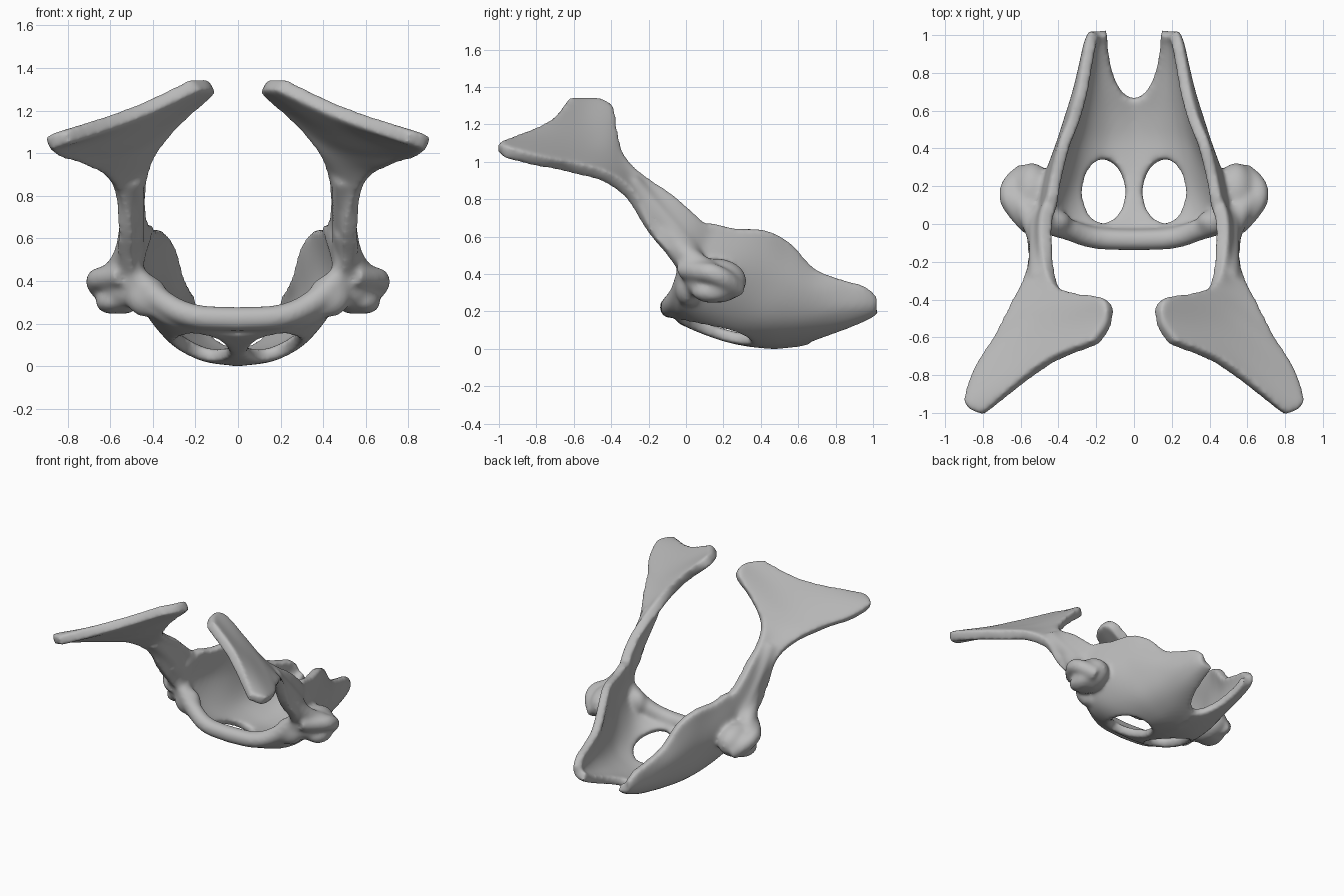
import bpy, bmesh
from mathutils import Vector, Matrix

cube = bpy.data.objects.get("Cube")
if cube:
    bpy.data.objects.remove(cube)


def spline(points, steps):
    """Evenly sampled smooth path through the points."""
    p = [Vector(q) for q in points]
    p = [2 * p[0] - p[1]] + p + [2 * p[-1] - p[-2]]
    out = []
    for i in range(steps + 1):
        s = i / steps * (len(p) - 3)
        k = min(int(s), len(p) - 4)
        t = s - k
        a, b, c, d = p[k:k + 4]
        out.append(0.5 * (2 * b + (c - a) * t + (2 * a - 5 * b + 4 * c - d) * t * t
                          + (3 * b - a - 3 * c + d) * t ** 3))
    return out


def add_evaluated(bm, obj):
    """Append an object's final mesh to bm and drop the helper object."""
    bpy.context.collection.objects.link(obj)
    dg = bpy.context.evaluated_depsgraph_get()
    mesh = bpy.data.meshes.new_from_object(obj.evaluated_get(dg))
    bm.from_mesh(mesh)
    bpy.data.meshes.remove(mesh)
    bpy.data.objects.remove(obj)


def add_sheet(bm, name, rows, along, across, thickness, cuts=()):
    """Curved plate through rows of points, with elliptical openings in plan."""
    columns = [spline(c, along) for c in zip(*rows)]
    grid = [spline(r, across) for r in zip(*columns)]
    sheet = bmesh.new()
    v = [[sheet.verts.new(p) for p in r] for r in grid]
    for i in range(along):
        for j in range(across):
            sheet.faces.new((v[i][j], v[i + 1][j], v[i + 1][j + 1], v[i][j + 1]))
    for cx, cy, rx, ry in cuts:
        def reach(p):
            return (((p.x - cx) / rx) ** 2 + ((p.y - cy) / ry) ** 2) ** 0.5
        hit = [f for f in sheet.faces if reach(f.calc_center_median()) < 1]
        rim = {w for f in hit for w in f.verts}
        bmesh.ops.delete(sheet, geom=hit, context='FACES')
        for w in rim:
            if w.is_valid:
                d = reach(w.co)
                w.co.x = cx + (w.co.x - cx) / d
                w.co.y = cy + (w.co.y - cy) / d
    mesh = bpy.data.meshes.new(name)
    sheet.to_mesh(mesh)
    sheet.free()
    obj = bpy.data.objects.new(name, mesh)
    mod = obj.modifiers.new("Thickness", 'SOLIDIFY')
    mod.thickness = thickness
    mod.offset = 0
    add_evaluated(bm, obj)


def add_tube(bm, name, points, radius):
    curve = bpy.data.curves.new(name, 'CURVE')
    curve.dimensions = '3D'
    curve.bevel_depth = radius
    curve.bevel_resolution = 4
    curve.use_fill_caps = True
    path = spline(points, 24)
    line = curve.splines.new('POLY')
    line.points.add(len(path) - 1)
    for q, p in zip(line.points, path):
        q.co = (*p, 1)
    add_evaluated(bm, bpy.data.objects.new(name, curve))


def add_lump(bm, centre, radii):
    bmesh.ops.create_icosphere(bm, subdivisions=4, radius=1,
                               matrix=Matrix.Translation(centre) @ Matrix.Diagonal((*radii, 1)))


half = bmesh.new()

# Flared blade and shaft: inner edge, middle, outer edge
blade = [
    [(.2, -.63, 1.325), (.47, -.745, 1.2), (.8, -1.01, 1.075)],
    [(.13, -.52, 1.325), (.48, -.64, 1.14), (.89, -.95, 1.045)],
    [(.14, -.405, 1.29), (.49, -.54, 1.08), (.84, -.78, 1.0)],
    [(.27, -.385, 1.165), (.5, -.46, 1.03), (.745, -.63, .97)],
    [(.385, -.35, 1.03), (.5, -.38, .965), (.645, -.44, .92)],
    [(.44, -.25, .93), (.5, -.28, .87), (.57, -.3, .82)],
    [(.465, -.08, .825), (.5, -.14, .73), (.53, -.21, .645)],
    [(.46, .045, .715), (.5, -.02, .6), (.53, -.11, .52)],
    [(.43, .14, .63), (.48, .05, .48), (.52, -.03, .42)],
]
add_sheet(half, "blade", blade, 110, 44, .075)
add_tube(half, "shaft", [(.5, -.3, .89), (.5, -.14, .72), (.5, -.02, .58), (.5, .06, .45)], .06)

# Rear trough: sections along y, each from the crest down to the midline
sections = {
    -.04: [(.49, .53), (.48, .37), (.36, .25), (.18, .19), (-.02, .17)],
    .1: [(.44, .665), (.47, .43), (.38, .23), (.2, .12), (-.02, .11)],
    .25: [(.41, .645), (.44, .41), (.35, .19), (.2, .08), (-.02, .06)],
    .42: [(.37, .635), (.38, .38), (.32, .17), (.17, .06), (-.02, .033)],
    .55: [(.315, .565), (.34, .35), (.29, .17), (.16, .07), (-.02, .035)],
    .68: [(.275, .43), (.3, .31), (.265, .18), (.16, .095), (-.02, .06)],
    .83: [(.25, .37), (.262, .29), (.25, .21), (.17, .135), (-.02, .12)],
    .95: [(.228, .335), (.236, .27), (.225, .22), (.17, .18), (-.02, .18)],
    1.015: [(.2, .27), (.21, .25), (.205, .235), (.18, .22), (-.02, .22)],
}
trough = [[(x, y, z) for x, z in pts] for y, pts in sections.items()]
floor_opening = (.165, .168, .118, .174)
rear_notch = (0, 1.0, .14, .335)
add_sheet(half, "trough", trough, 100, 56, .064, (floor_opening, rear_notch))

# Front cross bar, widening into the socket
add_tube(half, "front_bar", [(-.03, -.085, .222), (.2, -.075, .235),
                             (.35, -.03, .3), (.48, .01, .42)], .059)
add_lump(half, (.43, .01, .33), (.1, .07, .1))

# Hip socket: body, lower lobe, arched rim and flare up to the shaft
add_lump(half, (.54, .16, .365), (.11, .165, .12))
add_lump(half, (.595, .14, .305), (.075, .11, .06))
add_tube(half, "socket_rim", [(.54, -.02, .43), (.62, .07, .415), (.66, .14, .405),
                              (.645, .21, .37), (.57, .28, .31)], .056)
add_tube(half, "socket_flare", [(.5, -.1, .64), (.525, -.02, .53), (.57, .07, .45),
                                (.62, .13, .41)], .06)

# Mirror to the other side
mesh = bpy.data.meshes.new("pelvis")
half.to_mesh(mesh)
both = bmesh.new()
both.from_mesh(mesh)
mesh.transform(Matrix.Diagonal((-1, 1, 1, 1)))
mesh.flip_normals()
both.from_mesh(mesh)
both.to_mesh(mesh)
half.free()
both.free()

# Fuse and soften into one continuous bone
raw = bpy.data.objects.new("pelvis_raw", mesh)
fuse = raw.modifiers.new("Fuse", 'REMESH')
fuse.mode = 'VOXEL'
fuse.voxel_size = .012
soft = raw.modifiers.new("Soften", 'SMOOTH')
soft.factor = .5
soft.iterations = 26
bone = bmesh.new()
add_evaluated(bone, raw)

# Stand on the ground
ground = min(v.co.z for v in bone.verts)
bmesh.ops.translate(bone, verts=bone.verts, vec=(0, 0, -ground))
for f in bone.faces:
    f.smooth = True

final = bpy.data.meshes.new("pelvis_bone")
bone.to_mesh(final)
bone.free()
grey = bpy.data.materials.new("bone_grey")
grey.use_nodes = True
colour = (.5, .5, .5, 1)
grey.diffuse_color = colour
grey.node_tree.nodes["Principled BSDF"].inputs["Base Color"].default_value = colour
final.materials.append(grey)
bpy.context.collection.objects.link(bpy.data.objects.new("pelvis_bone", final))
